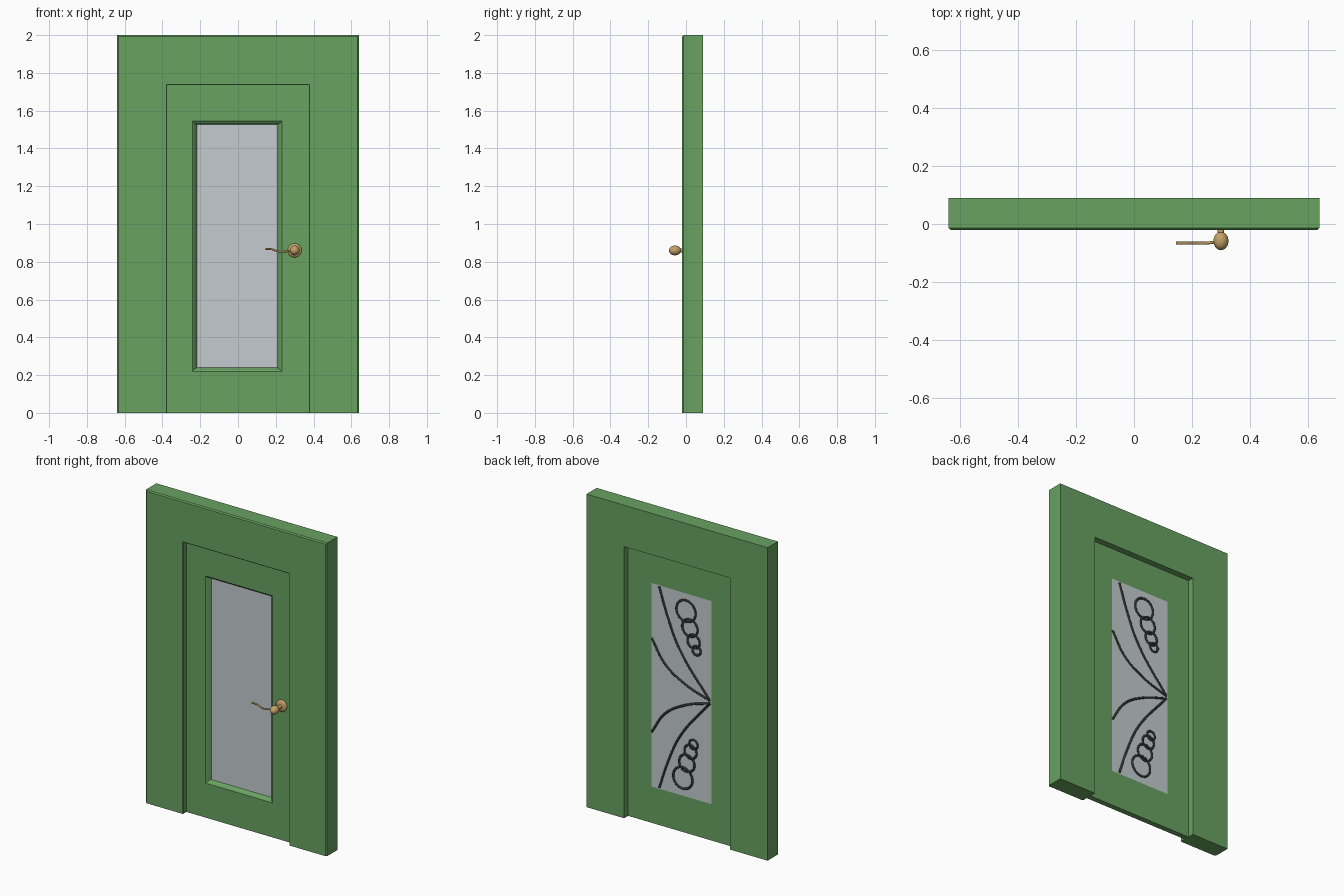
import bpy, math
from mathutils import Vector

if "Cube" in bpy.data.objects:
    bpy.data.objects.remove(bpy.data.objects["Cube"])


def material(name, rgb):
    m = bpy.data.materials.new(name)
    m.diffuse_color = (*rgb, 1)
    m.use_nodes = True
    m.node_tree.nodes["Principled BSDF"].inputs["Base Color"].default_value = m.diffuse_color
    return m


GREEN = material("green_paint", (0.14, 0.36, 0.12))
GLASS = material("frosted_glass", (0.55, 0.60, 0.62))
BRASS = material("brass", (0.55, 0.36, 0.14))
IRON = material("dark_iron", (0.03, 0.03, 0.03))


def mesh_object(name, verts, faces, mat):
    me = bpy.data.meshes.new(name)
    me.from_pydata(verts, [], faces)
    me.materials.append(mat)
    ob = bpy.data.objects.new(name, me)
    bpy.context.collection.objects.link(ob)
    bpy.context.view_layer.objects.active = ob
    bpy.ops.object.select_all(action='DESELECT')
    ob.select_set(True)
    bpy.ops.object.mode_set(mode='EDIT')
    bpy.ops.mesh.select_all(action='SELECT')
    bpy.ops.mesh.normals_make_consistent(inside=False)
    bpy.ops.object.mode_set(mode='OBJECT')
    return ob


def frame(name, sections, closed, mat):
    """Join rectangles (y, x0, x1, z0, z1) in a ring; open frames have no bottom rail."""
    verts = []
    for y, x0, x1, z0, z1 in sections:
        verts += [(x0, y, z0), (x0, y, z1), (x1, y, z1), (x1, y, z0)]
    n = len(sections)
    faces = []
    for s in range(n):
        t = (s + 1) % n
        for i in range(4 if closed else 3):
            j = (i + 1) % 4
            faces.append((s * 4 + i, s * 4 + j, t * 4 + j, t * 4 + i))
    if not closed:
        faces += [[s * 4 + k for s in range(n)] for k in (0, 3)]
    return mesh_object(name, verts, faces, mat)


def lathe(name, profile, x, z, mat, n=32):
    """Turn (radius, y) points around an axis along y."""
    verts, faces = [], []
    for r, y in profile:
        for k in range(n):
            a = 2 * math.pi * k / n
            verts.append((x + r * math.cos(a), y, z + r * math.sin(a)))
    for s in range(len(profile) - 1):
        for k in range(n):
            j = (k + 1) % n
            faces.append((s * n + k, s * n + j, (s + 1) * n + j, (s + 1) * n + k))
    faces += [list(range(n)), list(range((len(profile) - 1) * n, len(profile) * n))]
    ob = mesh_object(name, verts, faces, mat)
    bpy.ops.object.shade_smooth_by_angle(angle=math.radians(40))
    return ob


def tube(name, points, radius, mat):
    cu = bpy.data.curves.new(name, 'CURVE')
    cu.dimensions = '3D'
    cu.bevel_depth = radius
    cu.bevel_resolution = 2
    cu.resolution_u = 8
    cu.use_fill_caps = True
    sp = cu.splines.new('BEZIER')
    sp.bezier_points.add(len(points) - 1)
    for bp, p in zip(sp.bezier_points, points):
        bp.co = Vector(p)
        bp.handle_left_type = bp.handle_right_type = 'AUTO'
    cu.materials.append(mat)
    ob = bpy.data.objects.new(name, cu)
    bpy.context.collection.objects.link(ob)
    bpy.ops.object.select_all(action='DESELECT')
    ob.select_set(True)
    bpy.context.view_layer.objects.active = ob
    bpy.ops.object.convert(target='MESH')
    bpy.ops.object.shade_smooth_by_angle(angle=math.radians(50))


# Wall surround with chamfered front edges
frame("wall_surround", [
    (0.09, -0.64, 0.64, 0, 2.0),
    (-0.013, -0.64, 0.64, 0, 2.0),
    (-0.02, -0.633, 0.633, 0, 1.993),
    (-0.02, -0.379, 0.379, 0, 1.739),
    (-0.016, -0.375, 0.375, 0, 1.735),
    (0.09, -0.375, 0.375, 0, 1.735)], False, GREEN)

# Door leaf with moulded window opening
DF, DB = 0.015, 0.05
frame("door_leaf", [
    (DB, -0.375, 0.375, 0, 1.735),
    (DF, -0.375, 0.375, 0, 1.735),
    (DF, -0.242, 0.232, 0.220, 1.544),
    (DF + 0.006, -0.234, 0.224, 0.228, 1.536),
    (DF + 0.024, -0.219, 0.209, 0.240, 1.526),
    (DB, -0.214, 0.209, 0.232, 1.530)], True, GREEN)

# Glass pane, flush with the back of the door
bpy.ops.mesh.primitive_cube_add(size=1, location=(-0.003, 0.0445, 0.882))
pane = bpy.context.object
pane.name = "glass_pane"
pane.scale = (0.426, 0.011, 1.302)
bpy.ops.object.transform_apply(location=False, rotation=False, scale=True)
pane.data.materials.append(GLASS)

# Ironwork on the back of the glass, mirrored about the pane's middle
MID, IY = 0.882, 0.05
branches = [
    [(0.154, 1.524), (0.091, 1.339), (0.007, 1.157), (-0.205, 0.89)],
    [(0.207, 1.182), (0.112, 1.040), (-0.028, 0.950), (-0.205, 0.89)]]
rings = [(-0.035, 1.418, 0.068), (-0.063, 1.317, 0.054),
         (-0.089, 1.237, 0.043), (-0.110, 1.185, 0.029)]
for side, label in ((1, "upper"), (-1, "lower")):
    for i, pts in enumerate(branches):
        tube(f"iron_branch_{label}_{i + 1}",
             [(x, IY, MID + side * (z - MID)) for x, z in pts], 0.007, IRON)
    for i, (x, z, r) in enumerate(rings):
        bpy.ops.mesh.primitive_torus_add(
            major_radius=r, minor_radius=0.007, major_segments=32, minor_segments=8,
            location=(x + (0.022 if side < 0 else 0), IY, MID + side * (z - MID)),
            rotation=(math.pi / 2, 0, 0))
        ring = bpy.context.object
        ring.name = f"iron_ring_{label}_{i + 1}"
        ring.data.materials.append(IRON)
        bpy.ops.object.shade_smooth()

# Door handle: rosette, neck, round knob and wavy lever
HX, HZ = 0.30, 0.86
lathe("handle_rosette", [(0.037, DF), (0.037, 0.009), (0.033, 0.004), (0.026, 0.001),
                         (0.012, -0.002), (0.011, -0.034)], HX, HZ, BRASS)
knob = [(max(0.026 * math.sin(math.pi * k / 14), 0.001),
         -0.0585 + 0.0315 * math.cos(math.pi * k / 14)) for k in range(15)]
lathe("handle_knob", knob, HX, HZ, BRASS)
tube("handle_lever", [(0.145, -0.066, 0.868), (0.180, -0.066, 0.866), (0.215, -0.066, 0.854),
                      (0.245, -0.066, 0.854), (0.285, -0.062, 0.860)], 0.005, BRASS)
